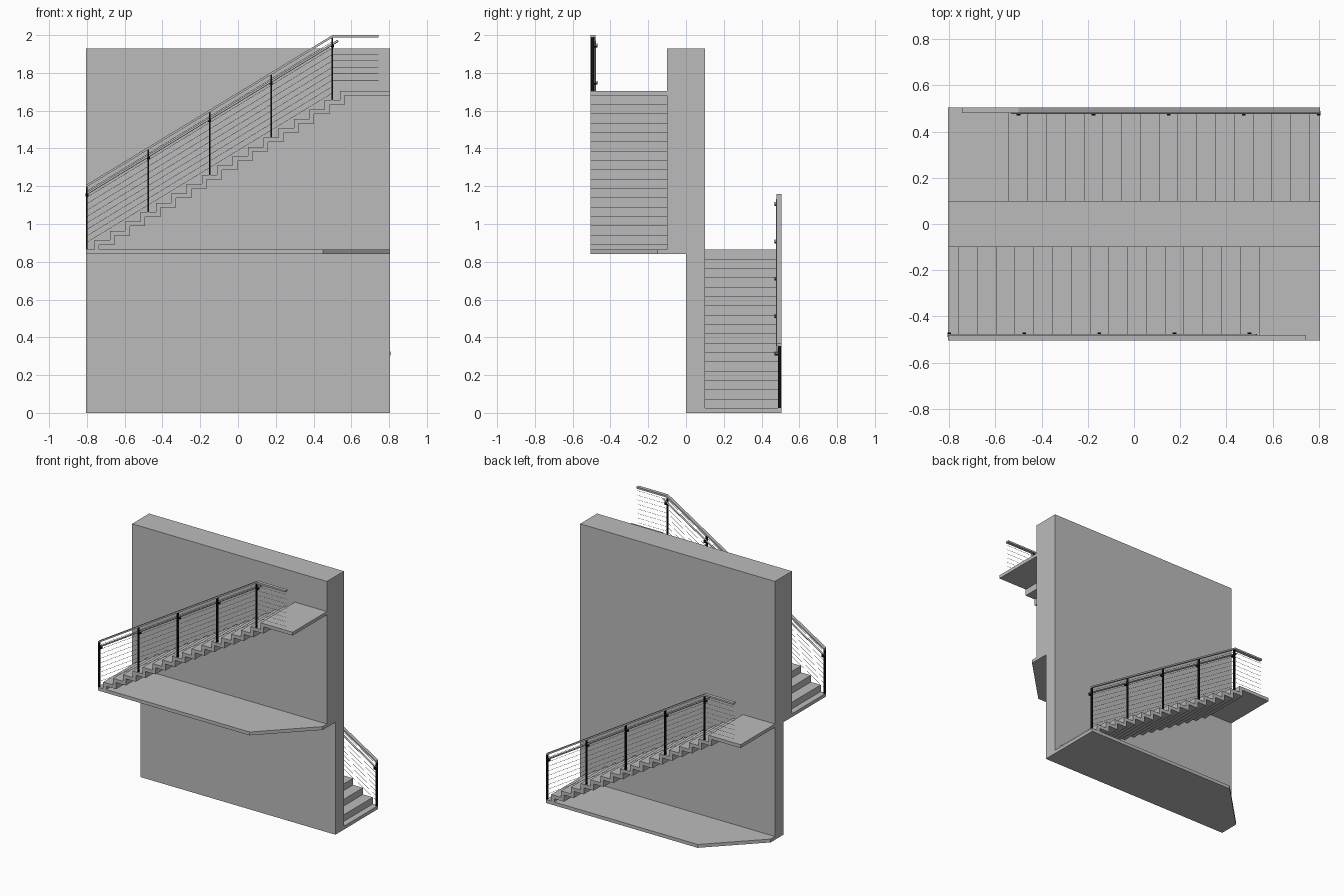
import bpy
import bmesh
from math import pi
from mathutils import Vector

if "Cube" in bpy.data.objects:
    bpy.data.objects.remove(bpy.data.objects["Cube"])


def material(name, value):
    m = bpy.data.materials.new(name)
    m.use_nodes = True
    color = (value, value, value, 1)
    m.diffuse_color = color
    m.node_tree.nodes["Principled BSDF"].inputs["Base Color"].default_value = color
    return m


CONCRETE = material("light grey", 0.5)
BLACK = material("black metal", 0.006)

HALF = 0.805                  # half length of the wall
EDGE = -0.505                 # outer edge of the flight
FLOOR, DROP = 0.865, 0.84     # slab top, height between the two flights
THICK = 0.025
RISERS, FIRST, LAST, TOP = 17, -0.76, 0.54, 1.705
RUN, RISE = (LAST - FIRST) / (RISERS - 1), (TOP - FLOOR) / RISERS
SLOPE = RISE / RUN
BEND, RAIL_END, RAIL_TOP = 0.5, 0.745, 2.0
POSTS = [-0.8 + 0.325 * i for i in range(5)]


def rail_z(x):
    return RAIL_TOP + SLOPE * min(x - BEND, 0)


def finish(bm, name, mat, smooth=False):
    bmesh.ops.recalc_face_normals(bm, faces=bm.faces)
    mesh = bpy.data.meshes.new(name)
    bm.to_mesh(mesh)
    bm.free()
    mesh.materials.append(mat)
    for p in mesh.polygons:
        p.use_smooth = smooth and len(p.vertices) == 4
    obj = bpy.data.objects.new(name, mesh)
    bpy.context.collection.objects.link(obj)
    return obj


def prism(bm, points, offset):
    face = bm.faces.new([bm.verts.new(p) for p in points])
    ext = bmesh.ops.extrude_face_region(bm, geom=[face])
    verts = [v for v in ext["geom"] if isinstance(v, bmesh.types.BMVert)]
    bmesh.ops.translate(bm, verts=verts, vec=offset)


def box(bm, x0, x1, y0, y1, z0, z1):
    prism(bm, [(x0, y0, z0), (x1, y0, z0), (x1, y1, z0), (x0, y1, z0)], (0, 0, z1 - z0))


def rod(bm, a, b, radius, sides):
    a, b = Vector(a), Vector(b)
    d = b - a
    made = bmesh.ops.create_cone(bm, cap_ends=True, segments=sides, radius1=radius,
                                 radius2=radius, depth=d.length)["verts"]
    turn = d.to_track_quat("Z", "Y").to_matrix()
    bmesh.ops.rotate(bm, verts=made, cent=(0, 0, 0), matrix=turn)
    bmesh.ops.translate(bm, verts=made, vec=(a + b) / 2)


# Central wall, stepped where the upper slab ends
bm = bmesh.new()
prism(bm, [(-HALF, 0.1, 0), (-HALF, 0, 0), (-HALF, 0, DROP), (-HALF, -0.1, DROP),
           (-HALF, -0.1, 1.93), (-HALF, 0.1, 1.93)], (2 * HALF, 0, 0))
finish(bm, "wall", CONCRETE)

parts = []

# Floor slab with one clipped corner
bm = bmesh.new()
prism(bm, [(-HALF, 0, DROP), (-HALF, EDGE, DROP), (0.45, EDGE, DROP),
           (HALF, -0.15, DROP), (HALF, 0, DROP)], (0, 0, THICK))
parts.append(finish(bm, "floor_slab", CONCRETE))

# Folded-plate steps running into the landing
upper, under = [], []
for i in range(RISERS):
    x, z = FIRST + i * RUN, FLOOR + i * RISE
    low = z if i == 0 else z - THICK
    upper += [(x, EDGE, z), (x, EDGE, z + RISE)]
    under += [(x + THICK, EDGE, low), (x + THICK, EDGE, z + RISE - THICK)]
upper.append((HALF, EDGE, TOP))
under.append((HALF, EDGE, TOP - THICK))
bm = bmesh.new()
prism(bm, upper + under[::-1], (0, -0.1 - EDGE, 0))
parts.append(finish(bm, "steps_and_landing", CONCRETE))

# Flat top rail, sloped then level
bm = bmesh.new()
line = [(x, EDGE, rail_z(x)) for x in (-HALF, BEND, RAIL_END)]
prism(bm, line + [(x, y, z - 0.013) for x, y, z in line[::-1]], (0, THICK, 0))
parts.append(finish(bm, "top_rail", CONCRETE))

# Round grab rail on the inner side
GRAB_Y, GRAB_DROP = -0.482, 0.048
bm = bmesh.new()
rod(bm, (-HALF, GRAB_Y, rail_z(-HALF) - GRAB_DROP),
    (0.53, GRAB_Y, RAIL_TOP + SLOPE * 0.03 - GRAB_DROP), 0.006, 12)
parts.append(finish(bm, "grab_rail", CONCRETE, True))

# Posts
bm = bmesh.new()
for x in POSTS:
    top = rail_z(x)
    box(bm, x - 0.004, x + 0.004, EDGE + 0.002, -0.487, top - 0.345, top - 0.006)
parts.append(finish(bm, "posts", BLACK))

# Hooked brackets holding the grab rail
bm = bmesh.new()
for x in POSTS:
    z = rail_z(x) - GRAB_DROP
    box(bm, x - 0.008, x + 0.008, -0.49, -0.469, z - 0.017, z - 0.009)
    box(bm, x - 0.008, x + 0.008, -0.475, -0.469, z - 0.012, z + 0.004)
parts.append(finish(bm, "rail_brackets", BLACK))

# Thin infill cables
bm = bmesh.new()
for k in range(1, 10):
    drop, y = k * 0.034, -0.494
    corner = (BEND, y, RAIL_TOP - drop)
    rod(bm, (POSTS[0], y, rail_z(POSTS[0]) - drop), corner, 0.001, 6)
    if corner[2] > TOP + 0.01:
        rod(bm, corner, (RAIL_END, y, corner[2]), 0.001, 6)
parts.append(finish(bm, "cables", CONCRETE, True))

# The lower flight is the upper one turned half around and dropped
for part in parts:
    base = part.name
    part.name = "upper_" + base
    twin = bpy.data.objects.new("lower_" + base, part.data)
    twin.rotation_euler.z = pi
    twin.location.z = -DROP
    bpy.context.collection.objects.link(twin)
